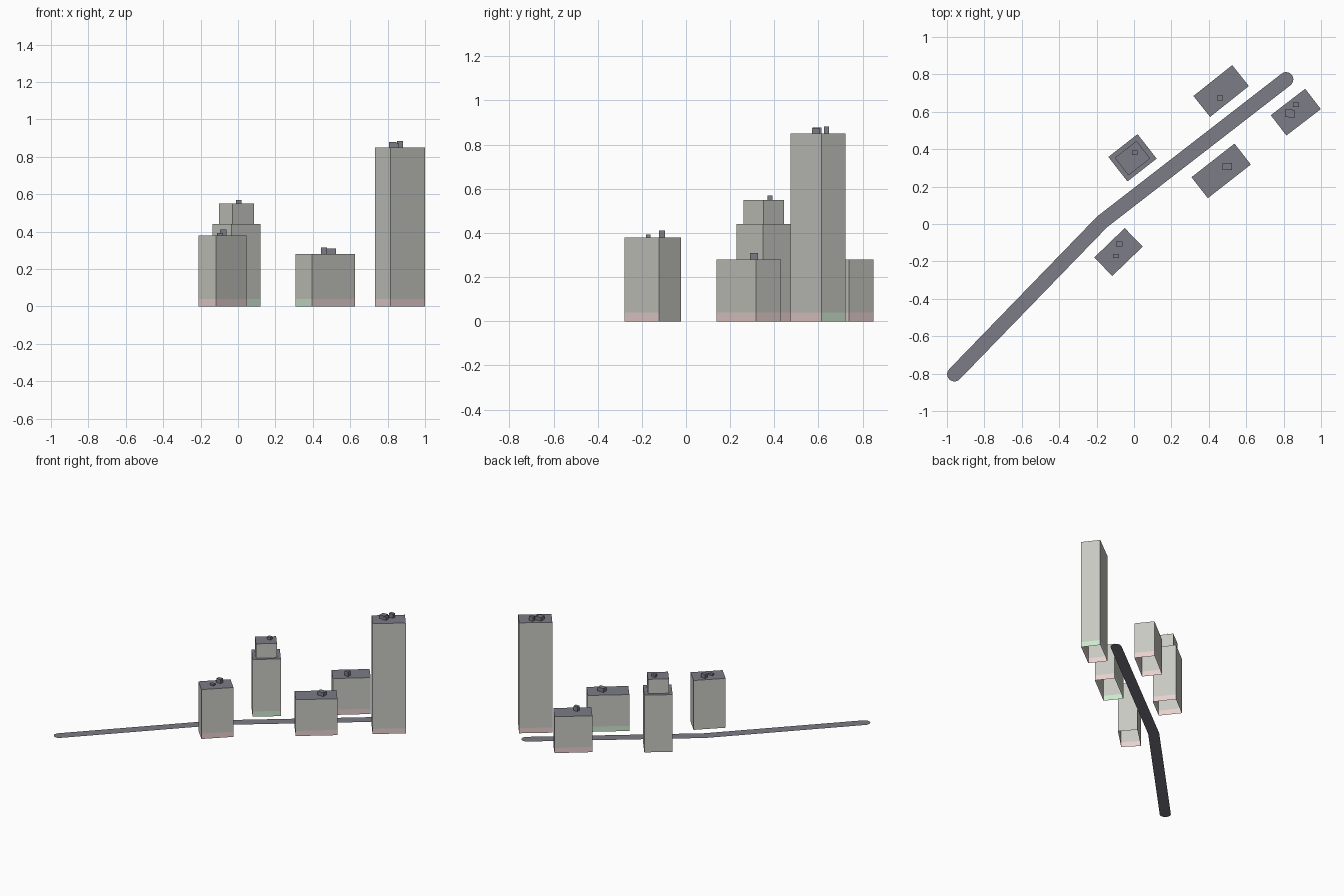
import bpy, bmesh
from math import radians, pi, cos, sin, atan2
from mathutils import Vector, Matrix

cube = bpy.data.objects.get("Cube")
if cube:
    bpy.data.objects.remove(cube, do_unlink=True)


def material(name, rgb):
    m = bpy.data.materials.new(name)
    m.use_nodes = True
    color = (*rgb, 1)
    m.diffuse_color = color
    bsdf = next(n for n in m.node_tree.nodes if n.type == 'BSDF_PRINCIPLED')
    bsdf.inputs["Base Color"].default_value = color
    return m


WALL = material("wall_grey", (0.58, 0.58, 0.54))
ROOF = material("roof_grey", (0.20, 0.20, 0.24))
PINK = material("shopfront_pink", (0.90, 0.71, 0.69))
GREEN = material("shopfront_green", (0.67, 0.89, 0.68))
PALETTE = [WALL, ROOF, PINK, GREEN]
GREY_I, ROOF_I, PINK_I, GREEN_I = range(4)
CODES = {"w": GREY_I, "p": PINK_I, "g": GREEN_I}
STRIP = 0.04


def finish(name, bm, mats):
    me = bpy.data.meshes.new(name)
    bm.to_mesh(me)
    bm.free()
    for m in mats:
        me.materials.append(m)
    ob = bpy.data.objects.new(name, me)
    bpy.context.collection.objects.link(ob)
    return ob


def block(name, center, size, angle, levels, fronts="wwww"):
    """Open-bottomed block; fronts colours the lowest band, side by side."""
    bm = bmesh.new()
    turn = Matrix.Rotation(radians(angle), 4, 'Z')
    w, d = size[0] / 2, size[1] / 2
    rings = []
    for z in levels:
        ring = []
        for sx, sy in ((-1, -1), (1, -1), (1, 1), (-1, 1)):
            p = turn @ Vector((sx * w, sy * d, 0))
            ring.append(bm.verts.new((p.x + center[0], p.y + center[1], z)))
        rings.append(ring)
    for level, (low, high) in enumerate(zip(rings, rings[1:])):
        for i in range(4):
            j = (i + 1) % 4
            f = bm.faces.new((low[i], low[j], high[j], high[i]))
            f.material_index = CODES[fronts[i]] if level == 0 else GREY_I
    bm.faces.new(rings[-1]).material_index = ROOF_I
    return finish(name, bm, PALETTE)


def roof_unit(name, x, y, w, d, base, top):
    bm = bmesh.new()
    h = top - base
    bmesh.ops.create_cube(bm, size=1, matrix=Matrix.Translation((x, y, base + h / 2))
                          @ Matrix.Diagonal((w, d, h, 1)))
    return finish(name, bm, [ROOF])


# Towers: name, centre, footprint, turn, height, shopfronts (front, right, back, left)
towers = (
    ("tall_tower", (0.865, 0.598), (0.232, 0.137), 37.5, 0.85, "pgpp"),
    ("low_block_front", (0.466, 0.284), (0.292, 0.142), 38, 0.28, "ppgg"),
    ("low_block_back", (0.466, 0.711), (0.265, 0.143), 38.5, 0.28, "pppp"),
    ("stepped_tower", (-0.008, 0.354), (0.198, 0.166), 38, 0.44, "gpwp"),
    ("corner_tower", (-0.083, -0.15), (0.226, 0.138), 44, 0.38, "pwwp"),
)
for name, c, size, turn, h, fronts in towers:
    block(name, c, size, turn, (0, STRIP, h), fronts)

# Upper tier of the stepped tower
block("stepped_tower_upper", (-0.008, 0.352), (0.147, 0.119), 38, (0.44, 0.55))

# Rooftop equipment
units = (
    ("tall_roof_unit_a", 0.827, 0.593, 0.042, 0.04, 0.85, 0.878),
    ("tall_roof_unit_b", 0.844, 0.588, 0.034, 0.036, 0.85, 0.872),
    ("tall_roof_unit_c", 0.866, 0.637, 0.032, 0.023, 0.85, 0.883),
    ("low_front_roof_unit", 0.499, 0.308, 0.05, 0.036, 0.28, 0.31),
    ("low_back_roof_unit", 0.46, 0.674, 0.032, 0.027, 0.28, 0.315),
    ("stepped_roof_unit", 0.005, 0.38, 0.03, 0.024, 0.55, 0.57),
    ("corner_roof_unit_a", -0.08, -0.108, 0.035, 0.027, 0.38, 0.412),
    ("corner_roof_unit_b", -0.097, -0.171, 0.032, 0.022, 0.38, 0.392),
)
for u in units:
    roof_unit(*u)

# Road: flat ribbon with round ends and a rounded outer bend
path = [Vector(p) for p in ((-0.96, -0.803), (-0.17, 0.012), (0.813, 0.773))]
R = 0.039
a1 = atan2(*(path[1] - path[0]).yx)
a2 = atan2(*(path[2] - path[1]).yx)


def arc(center, start, end, steps):
    return [center + R * Vector((cos(t), sin(t)))
            for t in (start + (end - start) * i / steps for i in range(steps + 1))]


mid = (a1 + a2) / 2
inner = path[1] + Vector((sin(mid), -cos(mid))) * R / cos((a1 - a2) / 2)
outline = (arc(path[0], a1 + pi / 2, a1 + 3 * pi / 2, 10) + [inner]
           + arc(path[2], a2 - pi / 2, a2 + pi / 2, 10)
           + arc(path[1], a2 + pi / 2, a1 + pi / 2, 3))
bm = bmesh.new()
bm.faces.new([bm.verts.new((p.x, p.y, 0.001)) for p in outline])
bmesh.ops.triangulate(bm, faces=bm.faces[:])
finish("road", bm, [ROOF])
